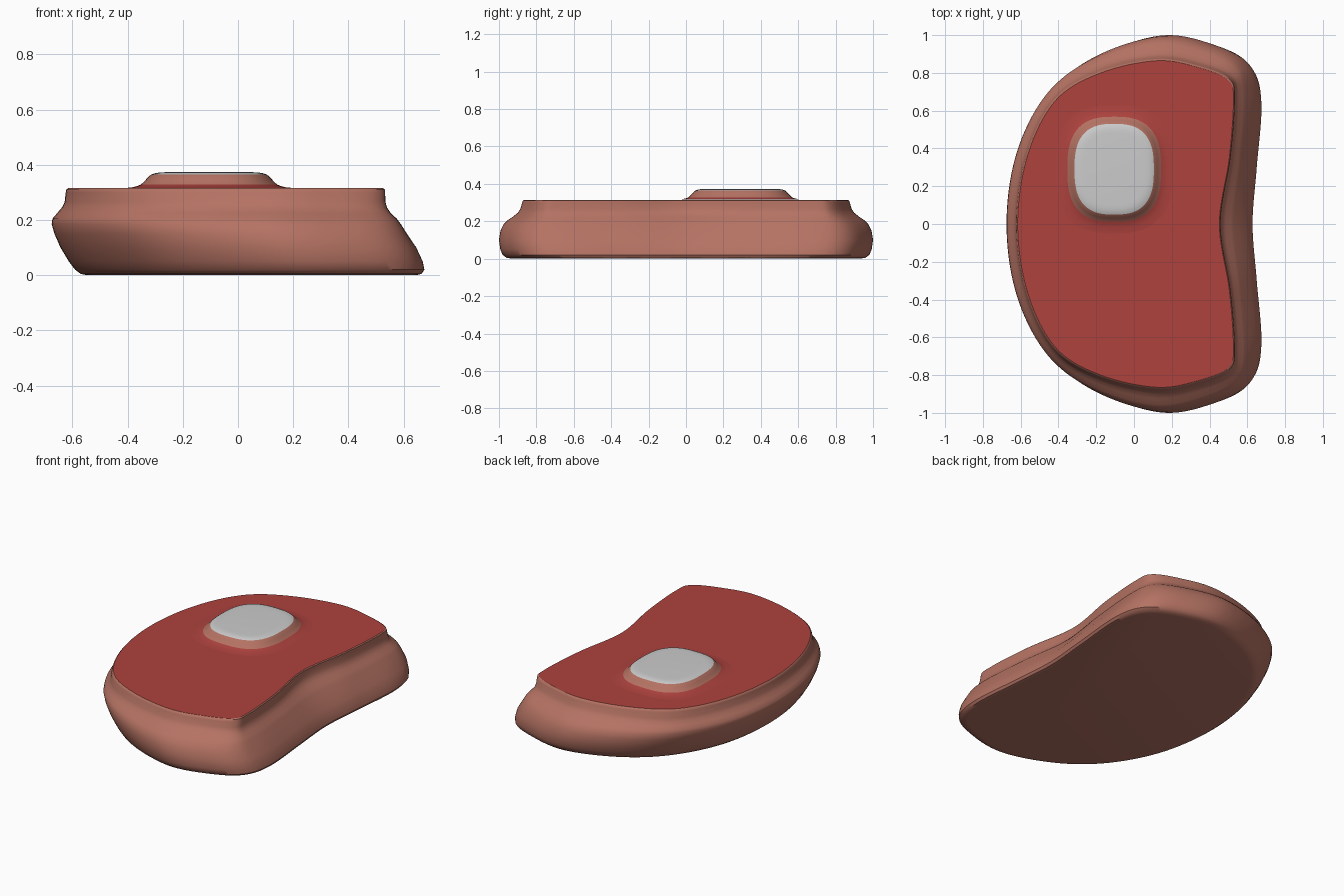
import bpy, bmesh, math
from mathutils import Vector

if "Cube" in bpy.data.objects:
    bpy.data.objects.remove(bpy.data.objects["Cube"])


def material(name, rgb):
    m = bpy.data.materials.new(name)
    m.diffuse_color = (*rgb, 1)
    m.use_nodes = True
    m.node_tree.nodes["Principled BSDF"].inputs["Base Color"].default_value = m.diffuse_color
    return m


FAT = material("fat", (0.46, 0.17, 0.125))
MEAT = material("meat", (0.42, 0.055, 0.048))


def outline(half, steps=10):
    """Mirror a half outline in y, smooth it, and fit it to -1..1 on both axes."""
    pts = [Vector(p) for p in half]
    pts += [Vector((p.x, -p.y)) for p in pts[-2:0:-1]]
    n, out = len(pts), []
    for i in range(n):
        a, b, c, d = (pts[(i + k) % n] for k in (-1, 0, 1, 2))
        for s in range(steps):
            t = s / steps
            out.append(0.5 * (2 * b + (c - a) * t + (2 * a - 5 * b + 4 * c - d) * t * t
                              + (3 * b - a - 3 * c + d) * t ** 3))
    x0, x1 = min(p.x for p in out), max(p.x for p in out)
    y1 = max(p.y for p in out)
    return [Vector(((2 * p.x - x0 - x1) / (x1 - x0), p.y / y1)) for p in out]


def fit(shape, x0, x1, y0, y1, z):
    return [((x0 + x1) / 2 + p.x * (x1 - x0) / 2,
             (y0 + y1) / 2 + p.y * (y1 - y0) / 2, z) for p in shape]


def loft(name, rings, mat=None, bottom=False, top=False):
    bm = bmesh.new()
    loops = [[bm.verts.new(c) for c in r] for r in rings]
    for a, b in zip(loops, loops[1:]):
        for i in range(len(a)):
            j = (i + 1) % len(a)
            bm.faces.new((a[i], a[j], b[j], b[i]))
    if bottom:
        bm.faces.new(loops[0])
    if top:
        bm.faces.new(loops[-1])
    if len(rings) > 1:
        bmesh.ops.recalc_face_normals(bm, faces=bm.faces)
        up = sum(f.normal.dot(f.calc_center_median() - Vector(rings[0][0]).lerp(
            Vector(rings[0][len(rings[0]) // 2]), 0.5)) for f in bm.faces)
        if up < 0:
            bmesh.ops.reverse_faces(bm, faces=bm.faces)
    else:
        bm.normal_update()
        if bm.faces[:][0].normal.z < 0:
            bmesh.ops.reverse_faces(bm, faces=bm.faces)
    me = bpy.data.meshes.new(name)
    bm.to_mesh(me)
    bm.free()
    ob = bpy.data.objects.new(name, me)
    bpy.context.collection.objects.link(ob)
    if mat:
        me.materials.append(mat)
    bpy.ops.object.select_all(action='DESELECT')
    ob.select_set(True)
    bpy.context.view_layer.objects.active = ob
    bpy.ops.object.shade_smooth_by_angle(angle=math.radians(40))
    return ob


# Kidney outlines: wide lower body and tighter-cornered upper face
low = outline([(-.675, 0), (-.62, .37), (-.45, .68), (-.2, .885), (.15, 1), (.45, .945),
               (.62, .84), (.672, .65), (.645, .3), (.622, 0)])
high = outline([(-.625, 0), (-.57, .37), (-.42, .66), (-.18, .805), (.12, .87), (.34, .835),
                (.505, .765), (.532, .65), (.51, .35), (.457, 0)])

# Fat body: z, x min, x max, y half width, blend from low to high outline
levels = [(0, -.545, .645, .93, 0), (.005, -.57, .665, .96, 0), (.02, -.59, .675, .98, 0),
          (.05, -.613, .669, .993, .0), (.1, -.643, .646, 1, .1), (.15, -.665, .612, .992, .25),
          (.185, -.675, .59, .975, .4), (.205, -.672, .575, .955, .5),
          (.225, -.655, .553, .925, .7), (.245, -.638, .54, .9, .85),
          (.265, -.628, .534, .886, 1), (.3, -.624, .533, .876, 1),
          (.31, -.622, .532, .872, 1), (.315, -.616, .526, .865, 1)]
rings = [fit([a.lerp(b, t) for a, b in zip(low, high)], x0, x1, -y, y, z)
         for z, x0, x1, y, t in levels]
loft("fat_body", rings, FAT, bottom=True)

# Flat red meat face closing the top
loft("meat_face", [rings[-1]], MEAT, top=True)

# Bone: rounded square footprint
square = []
for i in range(96):
    c, s = math.cos(math.tau * i / 96), math.sin(math.tau * i / 96)
    square.append(Vector((math.copysign(abs(c) ** .74, c), math.copysign(abs(s) ** .74, s))))


def bone_ring(grow, z):
    return fit(square, -.315 - grow, .105 + grow, .05 - grow, .53 + grow, z)


# Meat flare, fat collar and grey bone top
loft("meat_flare", [bone_ring(g, z) for g, z in
                    ((.1, .3155), (.07, .318), (.05, .323), (.038, .328))], MEAT)
loft("bone_collar", [bone_ring(g, z) for g, z in
                     ((.038, .328), (.028, .336), (.018, .347), (.008, .358), (0, .364))], FAT)
loft("bone_top", [bone_ring(g, z) for g, z in
                  ((0, .364), (-.012, .369), (-.03, .372), (-.05, .373))], top=True)
